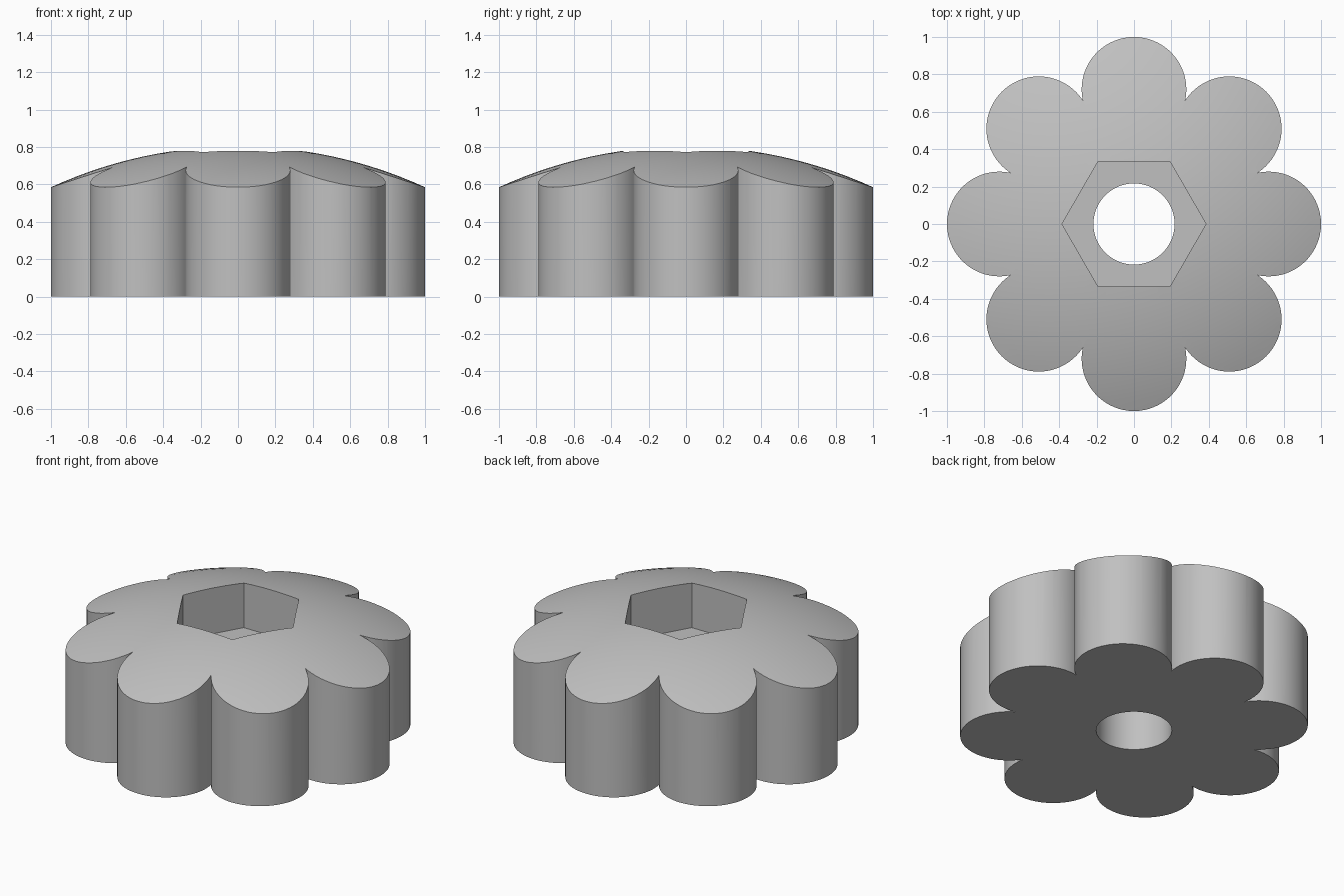
import bpy, bmesh, math
from mathutils import Vector

if "Cube" in bpy.data.objects:
    bpy.data.objects.remove(bpy.data.objects["Cube"])

LOBES, LOBE_DIST, LOBE_R = 8, 0.72, 0.28
DOME_R, DOME_Z = 2.4, -1.597          # domed top: sphere radius and centre height


def make_object(name, bm):
    bmesh.ops.recalc_face_normals(bm, faces=bm.faces)
    mesh = bpy.data.meshes.new(name)
    bm.to_mesh(mesh)
    bm.free()
    obj = bpy.data.objects.new(name, mesh)
    bpy.context.collection.objects.link(obj)
    return obj


def prism(name, outline, z0, z1):
    bm = bmesh.new()
    face = bm.faces.new([bm.verts.new((x, y, z0)) for x, y in outline])
    top = bmesh.ops.extrude_face_region(bm, geom=[face])
    verts = [v for v in top["geom"] if isinstance(v, bmesh.types.BMVert)]
    bmesh.ops.translate(bm, verts=verts, vec=(0, 0, z1 - z0))
    return make_object(name, bm)


def polygon(radius, sides):
    return [(radius * math.cos(math.tau * i / sides),
             radius * math.sin(math.tau * i / sides)) for i in range(sides)]


def lobed_outline(steps=36):
    half = math.pi / LOBES
    # radius of the notch where neighbouring lobes meet
    notch = LOBE_DIST * math.cos(half) + math.sqrt(
        LOBE_R ** 2 - (LOBE_DIST * math.sin(half)) ** 2)
    sweep = math.atan2(notch * math.sin(half), notch * math.cos(half) - LOBE_DIST)
    points = []
    for k in range(LOBES):
        turn = math.tau * k / LOBES
        for i in range(steps):
            a = turn - sweep + 2 * sweep * i / steps
            points.append((LOBE_DIST * math.cos(turn) + LOBE_R * math.cos(a),
                           LOBE_DIST * math.sin(turn) + LOBE_R * math.sin(a)))
    return points


def dome(name, rings=16, segments=96, radius=1.15):
    # closed solid of revolution with a shallow spherical top
    bm = bmesh.new()
    profile = []
    for i in range(rings + 1):
        r = radius * i / rings
        profile.append((r, DOME_Z + math.sqrt(DOME_R ** 2 - r * r)))
    profile += [(radius, -0.3), (0, -0.3)]
    verts = [bm.verts.new((r, 0, z)) for r, z in profile]
    edges = [bm.edges.new(pair) for pair in zip(verts, verts[1:])]
    bmesh.ops.spin(bm, geom=verts + edges, axis=(0, 0, 1), cent=(0, 0, 0),
                   angle=math.tau, steps=segments)
    bmesh.ops.remove_doubles(bm, verts=bm.verts, dist=1e-4)
    return make_object(name, bm)


# Lobed knob body
knob = prism("knob_body", lobed_outline(), 0, 1)

# Domed top, hexagonal nut pocket and bolt hole
cutters = [
    (dome("dome_cutter"), "INTERSECT"),
    (prism("nut_pocket_cutter", polygon(0.385, 6), 0.49, 1.2), "DIFFERENCE"),
    (prism("bolt_hole_cutter", polygon(0.217, 64), -0.2, 0.7), "DIFFERENCE"),
]
bpy.context.view_layer.objects.active = knob
knob.select_set(True)
for cutter, operation in cutters:
    mod = knob.modifiers.new(cutter.name, "BOOLEAN")
    mod.operation, mod.solver, mod.object = operation, "EXACT", cutter
    bpy.ops.object.modifier_apply(modifier=mod.name)
for cutter, _ in cutters:
    bpy.data.objects.remove(cutter, do_unlink=True)

# Plain grey finish, smooth curves with sharp edges kept
grey = bpy.data.materials.new("grey_plastic")
grey.diffuse_color = (0.53, 0.53, 0.53, 1)
grey.use_nodes = True
grey.node_tree.nodes["Principled BSDF"].inputs["Base Color"].default_value = grey.diffuse_color
knob.data.materials.clear()
knob.data.materials.append(grey)
bpy.ops.object.shade_smooth_by_angle(angle=math.radians(25))
